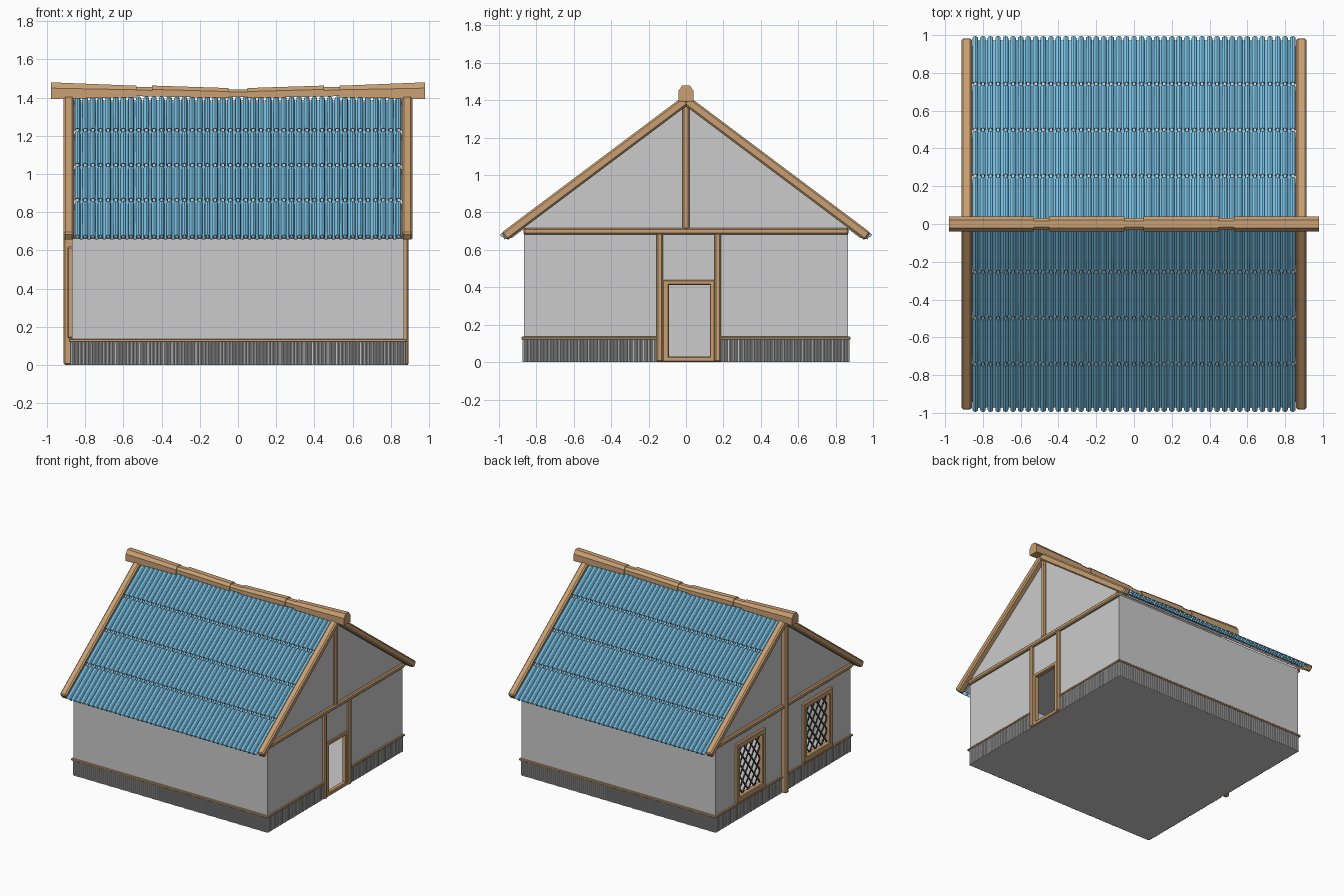
import bpy, bmesh, math
from mathutils import Matrix, Vector

if "Cube" in bpy.data.objects:
    bpy.data.objects.remove(bpy.data.objects["Cube"])


def material(name, rgb):
    m = bpy.data.materials.new(name)
    m.diffuse_color = (*rgb, 1)
    m.use_nodes = True
    m.node_tree.nodes["Principled BSDF"].inputs["Base Color"].default_value = m.diffuse_color
    return m


WOOD = material("wood", (0.58, 0.35, 0.17))
BLUE = material("blue_tile", (0.2, 0.55, 0.8))
DARK = material("lead", (0.08, 0.07, 0.06))


def finish(name, bm, mat=None):
    bmesh.ops.recalc_face_normals(bm, faces=bm.faces[:])
    me = bpy.data.meshes.new(name)
    bm.to_mesh(me)
    bm.free()
    if mat:
        me.materials.append(mat)
    ob = bpy.data.objects.new(name, me)
    bpy.context.collection.objects.link(ob)
    return ob


def add_box(bm, x, y, z, bevel=0.0, frame=None):
    r = (x, y, z)
    mid = Vector([(a + b) / 2 for a, b in r])
    mat = Matrix.Translation(mid) @ Matrix.Diagonal([b - a for a, b in r] + [1])
    verts = bmesh.ops.create_cube(bm, size=1, matrix=(frame @ mat) if frame else mat)["verts"]
    if bevel:
        edges = list({e for v in verts for e in v.link_edges})
        bmesh.ops.bevel(bm, geom=edges, offset=bevel, segments=1, profile=0.5, affect='EDGES')


def boxes(name, items, mat=None, bevel=0.0):
    bm = bmesh.new()
    for x, y, z in items:
        add_box(bm, x, y, z, bevel)
    return finish(name, bm, mat)


def loft(bm, a, b):
    va, vb = [[bm.verts.new(p) for p in ring] for ring in (a, b)]
    n = len(va)
    bm.faces.new(va)
    bm.faces.new(vb)
    for i in range(n):
        j = (i + 1) % n
        bm.faces.new((va[i], va[j], vb[j], vb[i]))


def slope_frame(s):
    # local x along the ridge, local y down the slope, local z out of the roof
    return Matrix(((1, 0, 0, 0), (0, .8 * s, .6 * s, 0), (0, -.6, .8, 1.40), (0, 0, 0, 1)))


WX, WY, T, TOP = 0.87, 0.865, 0.02, 0.70
DOOR = (-0.10, 0.13)
WIN = (0.28, 0.58)
WZ = (0.18, 0.58)

# Floor, ceiling and walls with real openings
boxes("floor", [((-WX, WX), (-WY, WY), (0, 0.02))])
boxes("ceiling", [((-WX + T, WX - T), (-WY + T, WY - T), (0.68, 0.70))])
boxes("side_walls", [((-WX, WX), (-WY, -WY + T), (0, TOP)), ((-WX, WX), (WY - T, WY), (0, TOP))])
R, L = (WX - T, WX), (-WX, -WX + T)
boxes("door_wall", [(R, (-WY, DOOR[0]), (0, TOP)), (R, (DOOR[1], WY), (0, TOP)), (R, DOOR, (0.42, TOP))])
parts = [(L, (-WIN[0], WIN[0]), (0, TOP))]
for s in (-1, 1):
    win = tuple(sorted((s * WIN[0], s * WIN[1])))
    parts += [(L, tuple(sorted((s * WIN[1], s * WY))), (0, TOP)),
              (L, win, (0, WZ[0])), (L, win, (WZ[1], TOP))]
boxes("window_wall", parts)

# Gable panels
gable = [(-WY, .69), (WY, .69), (WY, .72), (0, 1.37), (-WY, .72)]
bm = bmesh.new()
for x0, x1 in (L, R):
    loft(bm, [(x0, y, z) for y, z in gable], [(x1, y, z) for y, z in gable])
finish("gable_panels", bm)

# Skirt of half-round slats around the foot of the walls
bm = bmesh.new()


def slat(cx, cy, ox, oy):
    r = 0.0085
    pts = []
    for k in range(5):
        a = math.pi * k / 4
        u, v = r * math.cos(a), r * math.sin(a)
        pts.append((cx + ox * v - oy * u, cy + oy * v + ox * u))
    loft(bm, [(x, y, 0) for x, y in pts], [(x, y, 0.122) for x, y in pts])


N = 97
for i in range(N):
    t = -1 + 2 * (i + 0.5) / N
    for s in (-1, 1):
        slat(t * WX, s * WY, 0, s)
        y = t * WY
        blocked = -0.155 < y < 0.185 if s > 0 else abs(y) < 0.02
        if not blocked:
            slat(s * WX, y, s, 0)
finish("skirt_slats", bm)

# Trim rail above the skirt
ex, ey, rz = WX + 0.014, WY + 0.014, (0.12, 0.136)
boxes("skirt_rail", [
    ((-ex, ex), (-ey, -WY + .005), rz), ((-ex, ex), (WY - .005, ey), rz),
    ((-ex, -WX + .005), (-ey, ey), rz),
    ((WX - .005, ex), (-ey, -0.14), rz), ((WX - .005, ex), (0.17, ey), rz)], WOOD, 0.003)

# Timber framing on both gables
boxes("tie_beams", [((.86, .892), (-.87, .87), (.682, .717)),
                    ((-.892, -.86), (-.87, .87), (.682, .717))], WOOD, 0.008)
boxes("king_post", [((.86, .89), (-.02, .02), (.71, 1.385))], WOOD, 0.008)
boxes("tall_post", [((-.913, -.862), (-.02, .02), (0, 1.385))], WOOD, 0.008)
boxes("door_posts", [((.855, .893), (-.157, -.123), (0, .69)),
                     ((.855, .893), (.153, .187), (0, .69))], WOOD, 0.008)
fx = (.845, .883)
boxes("door_frame", [(fx, (-.125, -.092), (0, .44)), (fx, (.127, .155), (0, .44)),
                     (fx, (-.125, .155), (.412, .44)), (fx, (-.125, .155), (0, .03))], WOOD, 0.005)

# Windows with diamond lattice
frame_parts = []
lat = bmesh.new()
fx = (-.892, -.845)
for s in (-1, 1):
    a, b = sorted((s * WIN[0], s * WIN[1]))
    w = 0.034
    frame_parts += [(fx, (a - w, a + .004), (.14, .62)), (fx, (b - .004, b + w), (.14, .62)),
                    (fx, (a - w, b + w), (WZ[1] - .004, .62)), (fx, (a - w, b + w), (.14, WZ[0] + .004))]
    k, c = 4 / 3, 0.004
    for sign in (-1, 1):
        for j in range(-5, 9):
            z0 = WZ[0] + 0.1 * j                  # height where the bar meets one jamb
            u0 = max(0, (WZ[0] - z0) / k)
            u1 = min(b - a, (WZ[1] - z0) / k)
            if u1 - u0 < 0.01:
                continue
            rings = []
            for u in (u0, u1):
                y, z = (a + u if sign > 0 else b - u), z0 + k * u
                rings.append([(-.86 - c, y - c, z + c * sign * .75), (-.86 + c, y - c, z + c * sign * .75),
                              (-.86 + c, y + c, z - c * sign * .75), (-.86 - c, y + c, z - c * sign * .75)])
            loft(lat, *rings)
boxes("window_frames", frame_parts, WOOD, 0.006)
finish("window_lattice", lat, DARK)

# Roof: deck, rafters, and rows of half-round tiles on each slope
deck, rafters, tiles = bmesh.new(), bmesh.new(), bmesh.new()


def tile(frame, cx, t0, t1, half, height, n0, n1):
    prof = []
    for shrink, ks in ((1, range(7)), (0.75, range(6, -1, -1))):
        for k in ks:
            a = math.pi * k / 6
            prof.append((cx + half * shrink * math.cos(a), height * shrink * math.sin(a)))
    loft(tiles, [frame @ Vector((x, t0, h + n0)) for x, h in prof],
         [frame @ Vector((x, t1, h + n1)) for x, h in prof])


for s in (-1, 1):
    f = slope_frame(s)
    add_box(deck, (-.858, .858), (0, 1.19), (-.031, -.018), 0, f)
    for x in ((-.914, -.858), (.858, .914)):
        add_box(rafters, x, (0, 1.215), (-.026, .026), 0.01, f)
    for i in range(43):
        cx = -0.84 + 0.04 * i
        for row in range(4):
            t0 = 0.012 + 0.305 * row
            tile(f, cx, t0, t0 + (0.283 if row < 3 else 0.3), 0.0145, 0.018, 0, 0.004)
        if i < 42:
            tile(f, cx + 0.02, 0.012, 1.222, 0.014, -0.016, 0.003, 0.003)
finish("roof_deck", deck)
finish("rafters", rafters, WOOD)
finish("roof_tiles", tiles, BLUE)

# Ridge beam: sagging segments joined by slimmer collars
bm = bmesh.new()


def ridge(xa, xb, bot_a, bot_b, top_a, top_b, w):
    def ring(x, zb, zt):
        h = zt - zb
        return [(x, -w, zb), (x, w, zb), (x, w, zb + .65 * h), (x, .5 * w, zt),
                (x, -.5 * w, zt), (x, -w, zb + .65 * h)]
    loft(bm, ring(xa, bot_a, top_a), ring(xb, bot_b, top_b))


for s in (-1, 1):
    ridge(s * .98, s * .53, 1.393, 1.402, 1.48, 1.462, .04)
    ridge(s * .54, s * .44, 1.408, 1.406, 1.457, 1.455, .033)
    ridge(s * .45, s * .05, 1.406, 1.398, 1.463, 1.45, .04)
ridge(-.06, .06, 1.402, 1.402, 1.443, 1.443, .033)
finish("ridge_beam", bm, WOOD)
